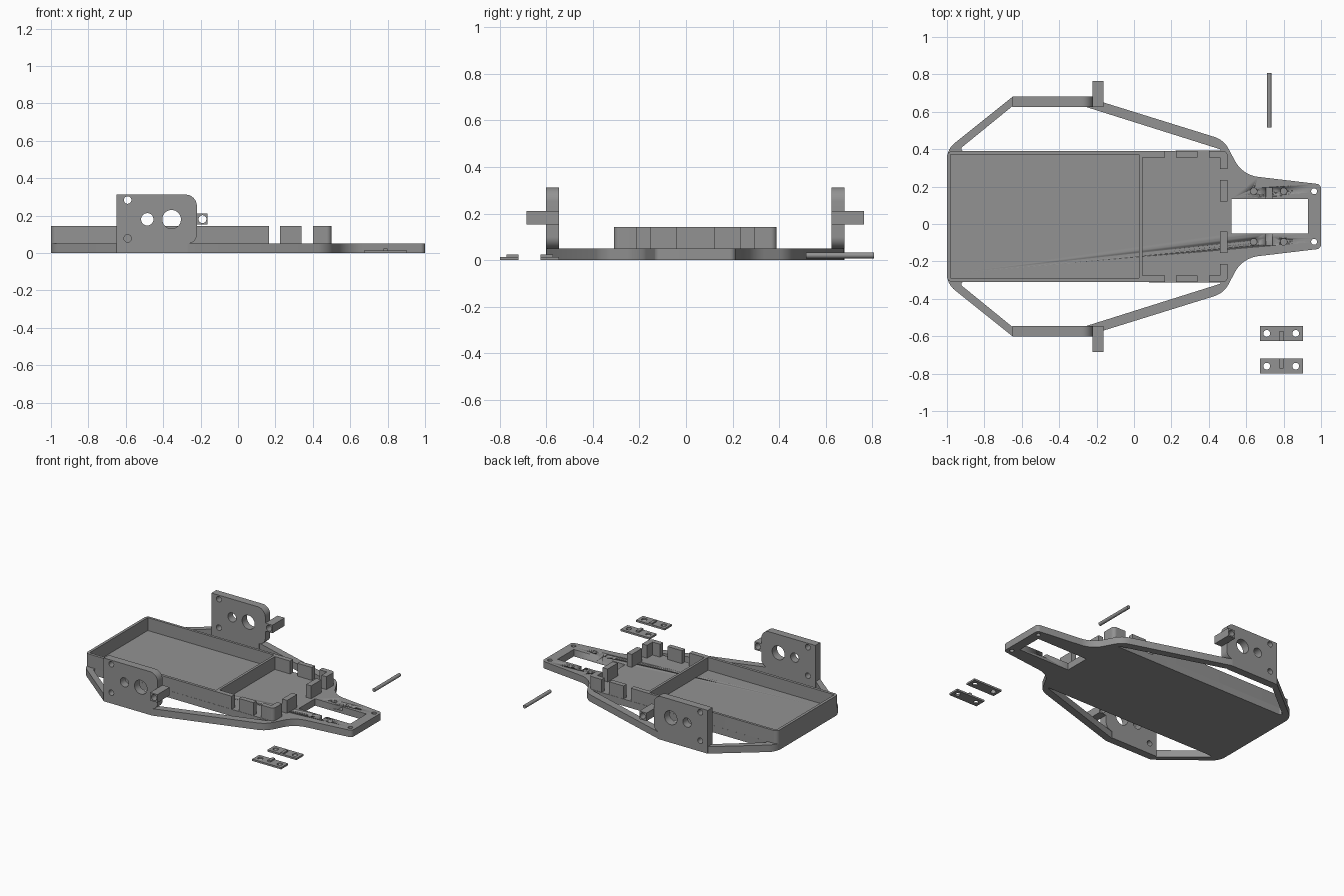
import bpy, math
from mathutils import Vector, Matrix

if "Cube" in bpy.data.objects:
    bpy.data.objects.remove(bpy.data.objects["Cube"])

YC = 0.04          # symmetry line of the chassis
grey = bpy.data.materials.new("plain grey")
grey.diffuse_color = (0.29, 0.29, 0.29, 1)
grey.use_nodes = True
grey.node_tree.nodes["Principled BSDF"].inputs["Base Color"].default_value = grey.diffuse_color


def rounded(pts):
    """Closed outline from (x, y[, corner radius]) points."""
    out = []
    for i, p in enumerate(pts):
        c = Vector(p[:2])
        r = p[2] if len(p) > 2 else 0
        if not r:
            out.append(c)
            continue
        a = (Vector(pts[i - 1][:2]) - c).normalized()
        b = (Vector(pts[(i + 1) % len(pts)][:2]) - c).normalized()
        half = a.angle(b) / 2
        mid = c + (a + b).normalized() * r / math.sin(half)
        s = c + a * r / math.tan(half) - mid
        e = c + b * r / math.tan(half) - mid
        for k in range(9):
            out.append(mid + s.lerp(e, k / 8).normalized() * r)
    return out


def circle(x, y, r, n=32):
    return [Vector((x + r * math.cos(2 * math.pi * k / n), y + r * math.sin(2 * math.pi * k / n)))
            for k in range(n)]


def rect(x0, x1, y0, y1, r=0):
    return rounded([(x0, y0, r), (x1, y0, r), (x1, y1, r), (x0, y1, r)])


def mirror(pts):
    return [Vector((p[0], 2 * YC - p[1])) for p in pts]


def plate(name, loops, z0, z1, matrix=None):
    """Extruded flat profile; loops after the first are holes."""
    cu = bpy.data.curves.new(name, 'CURVE')
    cu.dimensions, cu.fill_mode, cu.extrude = '2D', 'BOTH', (z1 - z0) / 2
    for loop in loops:
        sp = cu.splines.new('POLY')
        sp.points.add(len(loop) - 1)
        for q, p in zip(sp.points, loop):
            q.co = (p[0], p[1], 0, 1)
        sp.use_cyclic_u = True
    ob = bpy.data.objects.new(name, cu)
    bpy.context.collection.objects.link(ob)
    bpy.ops.object.select_all(action='DESELECT')
    ob.select_set(True)
    bpy.context.view_layer.objects.active = ob
    bpy.ops.object.convert(target='MESH')
    ob = bpy.context.object
    me = ob.data
    me.transform(Matrix.Translation((0, 0, (z0 + z1) / 2)))
    if matrix:
        me.transform(matrix)
    me.materials.clear()
    me.materials.append(grey)
    # merge the caps with the sides so the part is a closed solid
    bpy.ops.object.mode_set(mode='EDIT')
    bpy.ops.mesh.select_all(action='SELECT')
    bpy.ops.mesh.remove_doubles(threshold=0.00005)
    bpy.ops.mesh.normals_make_consistent(inside=False)
    bpy.ops.object.mode_set(mode='OBJECT')
    bpy.ops.object.shade_smooth_by_angle(angle=math.radians(25))
    return ob


# base plate with side rails, nose opening and bolt holes
half = [(-1, 0.40, 0.11), (-0.65, 0.68), (-0.26, 0.68), (0.48, 0.45, 0.13),
        (0.58, 0.262, 0.16), (1, 0.212, 0.025)]
outline = rounded(half + [(x, 2 * YC - y, *r) for x, y, *r in reversed(half)])
rail_gap = rounded([(-0.945, 0.39, 0.012), (-0.65, 0.63), (-0.27, 0.63), (0.485, 0.392, 0.004)])
nose_hole = rect(0.52, 0.93, -0.05, 0.135)
bolt = circle(0.963, 0.175, 0.016)
base = plate("base_plate", [outline, rail_gap, mirror(rail_gap), nose_hole, bolt, mirror(bolt)], 0, 0.05)

# blind holes and hinge slots in the nose
pockets = [circle(0.64, 0.175, 0.018), circle(0.80, 0.175, 0.018), rect(0.705, 0.74, 0.125, 0.195)]
for loop in pockets + [mirror(p) for p in pockets]:
    cutter = plate("pocket_cutter", [loop], 0.022, 0.08)
    mod = base.modifiers.new("pocket", 'BOOLEAN')
    mod.operation, mod.solver, mod.object = 'DIFFERENCE', 'EXACT', cutter
    bpy.context.view_layer.objects.active = base
    bpy.ops.object.modifier_apply(modifier=mod.name)
    bpy.data.objects.remove(cutter)

# battery tray walls
tray = rounded([(-1, -0.31, 0.03), (0.045, -0.31), (0.045, 0.39), (-1, 0.39, 0.03)])
plate("tray_walls", [tray, rect(-0.98, 0.027, -0.29, 0.372)], 0.045, 0.143)

# guard blocks around the front bay
blocks = {"side_block_rear": rect(0.045, 0.167, 0.355, 0.39),
          "side_block_front": rect(0.225, 0.34, 0.355, 0.39),
          "corner_block": rounded([(0.4, 0.39), (0.4, 0.355), (0.46, 0.355), (0.46, 0.293),
                                   (0.5, 0.293), (0.5, 0.39, 0.025)]),
          "front_block": rect(0.46, 0.5, 0.12, 0.235)}
for name, loop in blocks.items():
    plate(name + "_left", [loop], 0.045, 0.143)
    plate(name + "_right", [mirror(loop)], 0.045, 0.143)

# upright motor mounts with pegs, drawn in x-z and extruded along y
mount = rounded([(-0.65, 0), (-0.27, 0), (-0.27, 0.05), (-0.22, 0.05, 0.049),
                 (-0.22, 0.312, 0.06), (-0.65, 0.312)])
mount_holes = [circle(-0.485, 0.18, 0.033), circle(-0.355, 0.18, 0.05),
               circle(-0.59, 0.283, 0.02), circle(-0.59, 0.078, 0.02)]
upright = Matrix(((1, 0, 0, 0), (0, 0, 1, 0), (0, 1, 0, 0), (0, 0, 0, 1)))
for side, s in (("left", 1), ("right", -1)):
    def span(a, b):
        return sorted((YC + s * a, YC + s * b))
    plate("motor_mount_" + side, [mount] + mount_holes, *span(0.585, 0.641), upright)
    plate("mount_peg_" + side, [rect(-0.221, -0.163, 0.152, 0.21), circle(-0.19, 0.181, 0.021)],
          *span(0.585, 0.725), upright)

# loose hinge clips with a small rib
for n, y0, r0, r1 in (("a", -0.625, -0.625, -0.572), ("b", -0.80, -0.772, -0.72)):
    plate("hinge_clip_" + n, [rect(0.673, 0.904, y0, y0 + 0.08),
                              circle(0.71, y0 + 0.04, 0.018), circle(0.865, y0 + 0.04, 0.018)], 0, 0.013)
    plate("clip_rib_" + n, [rect(0.777, 0.799, r0, r1)], 0.01, 0.023)

# loose hinge rod
plate("hinge_rod", [circle(0.723, 0.02, 0.0125, 24)], 0.515, 0.808, upright)
